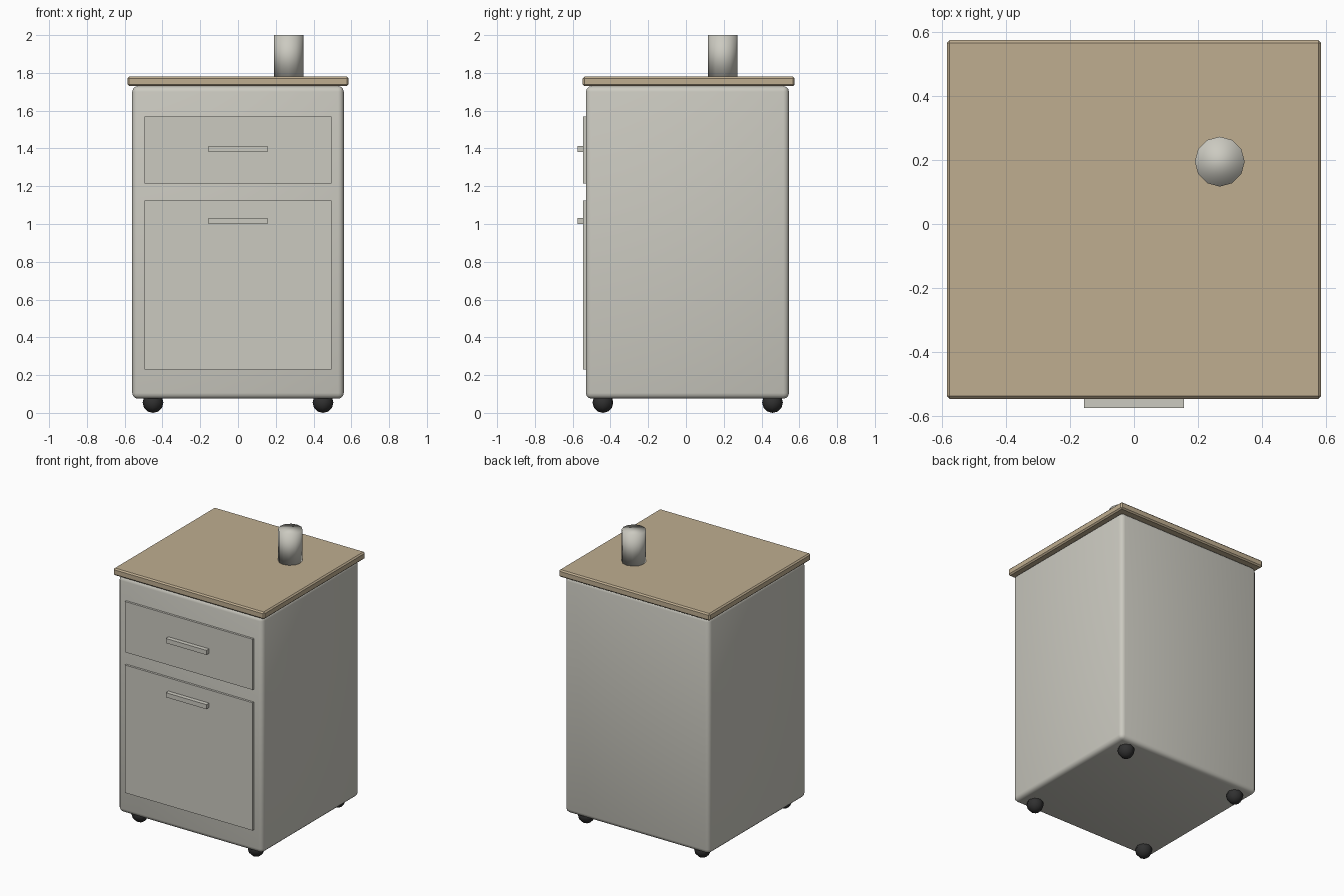
import bpy

cube = bpy.data.objects.get("Cube")
if cube:
    bpy.data.objects.remove(cube, do_unlink=True)


def material(name, colour):
    m = bpy.data.materials.new(name)
    m.use_nodes = True
    rgba = (*colour, 1)
    m.diffuse_color = rgba
    bsdf = next(n for n in m.node_tree.nodes if n.type == "BSDF_PRINCIPLED")
    bsdf.inputs["Base Color"].default_value = rgba
    return m


GREY = material("warm grey metal", (0.60, 0.59, 0.53))
WOOD = material("light wood", (0.52, 0.42, 0.28))
BLACK = material("black rubber", (0.03, 0.03, 0.03))


def finish(name, mat, smooth=False):
    ob = bpy.context.object
    ob.name = ob.data.name = name
    ob.data.materials.append(mat)
    if smooth:
        bpy.ops.object.shade_smooth()
    return ob


def box(name, mat, low, high, bevel=0, segments=1, smooth=False):
    """Box between two corners, with optional bevelled edges."""
    centre = [(a + b) / 2 for a, b in zip(low, high)]
    bpy.ops.mesh.primitive_cube_add(size=1, location=centre)
    bpy.context.object.scale = [b - a for a, b in zip(low, high)]
    bpy.ops.object.transform_apply(location=False, rotation=False, scale=True)
    ob = finish(name, mat, smooth)
    if bevel:
        mod = ob.modifiers.new("rounded edges", "BEVEL")
        mod.width = bevel
        mod.segments = segments
    return ob


# Cabinet body and worktop
box("cabinet_body", GREY, (-0.56, -0.53, 0.075), (0.56, 0.545, 1.73), 0.03, 3, True)
box("worktop", WOOD, (-0.585, -0.547, 1.73), (0.585, 0.575, 1.78), 0.009)

# Drawer fronts, each with a bar handle
for label, bottom, top, grip in (("upper", 1.215, 1.57, 1.397),
                                 ("lower", 0.23, 1.125, 1.017)):
    box(label + "_drawer_front", GREY, (-0.495, -0.545, bottom), (0.495, -0.525, top))
    box(label + "_handle", GREY, (-0.157, -0.575, grip - 0.016),
        (0.157, -0.545, grip + 0.016))

# Four caster balls
for side, x in (("right", -0.45), ("left", 0.45)):
    for end, y in (("front", -0.44), ("back", 0.458)):
        bpy.ops.mesh.primitive_uv_sphere_add(segments=8, ring_count=6, radius=0.055,
                                             location=(x, y, 0.055))
        finish(f"{end}_{side}_caster", BLACK, True)

# Closed pot standing on the worktop
bpy.ops.mesh.primitive_cylinder_add(vertices=12, radius=0.078, depth=0.22,
                                    location=(0.268, 0.195, 1.89))
finish("pot", GREY, True)
